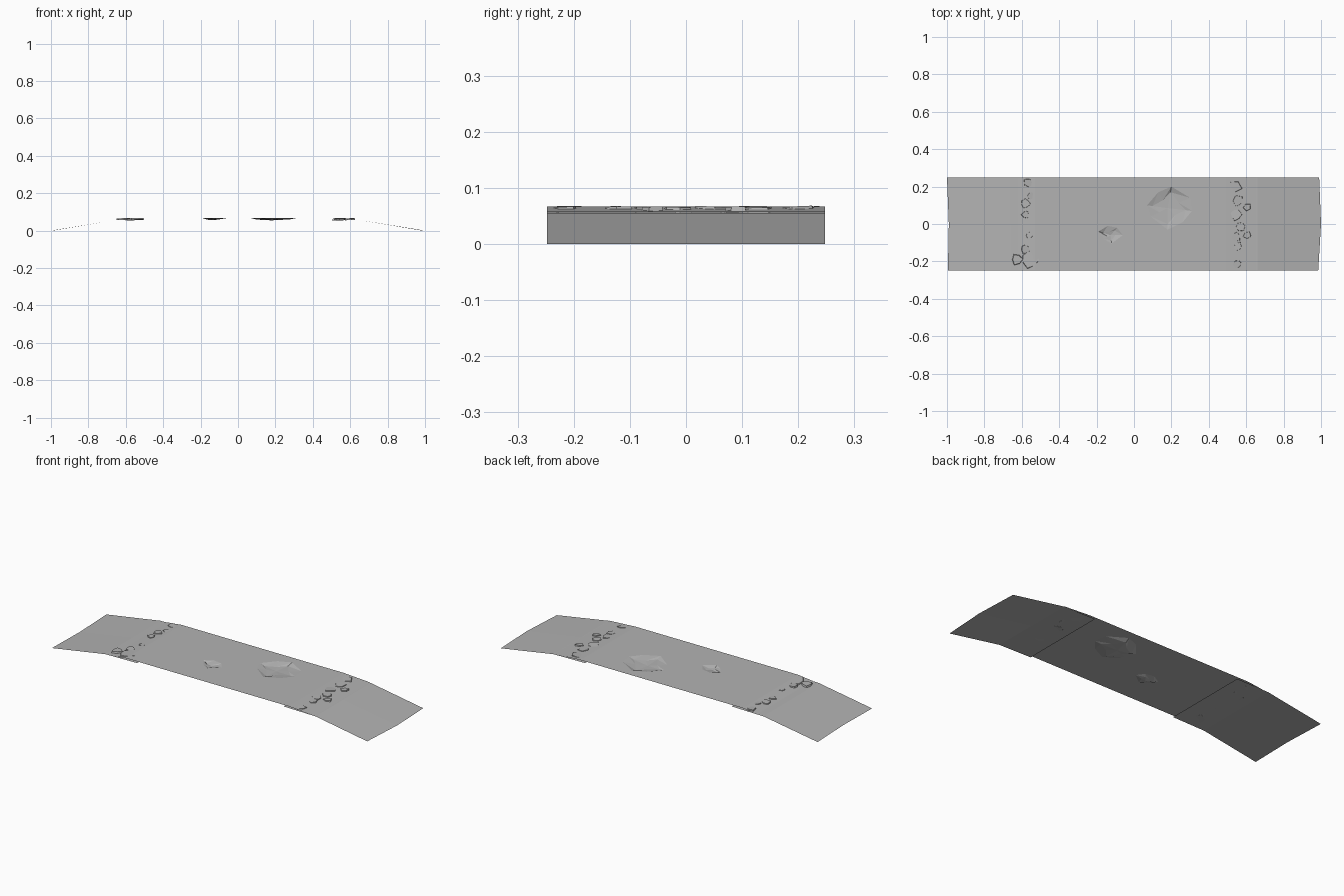
import bpy, bmesh, math, random
from mathutils import Vector

random.seed(4)
cube = bpy.data.objects.get("Cube")
if cube:
    bpy.data.objects.remove(cube)

# One plain concrete colour
grey = bpy.data.materials.new("concrete_grey")
grey.use_nodes = True
colour = (0.45, 0.45, 0.45, 1)
grey.diffuse_color = colour
bsdf = grey.node_tree.nodes["Principled BSDF"]
bsdf.inputs["Base Color"].default_value = colour
bsdf.inputs["Roughness"].default_value = 0.9

HALF = 0.248
DECK = 0.067


def finish(bm, name):
    mesh = bpy.data.meshes.new(name)
    bm.to_mesh(mesh)
    bm.free()
    mesh.materials.append(grey)
    obj = bpy.data.objects.new(name, mesh)
    bpy.context.scene.collection.objects.link(obj)
    return obj


def loop(bm, points):
    verts = [bm.verts.new(p) for p in points]
    edges = [bm.edges.new((a, b)) for a, b in zip(verts, verts[1:] + verts[:1])]
    return verts, edges


# Ramps: thin sheets whose inner lip runs just under the deck
def ramp(name, side, ends):
    bm = bmesh.new()
    rows = []
    for y, end in zip((-HALF, 0, HALF), ends):
        profile = ((end, 0), (0.66, 0.055), (0.46, 0.058))
        rows.append([bm.verts.new((side * x, y, z)) for x, z in profile])
    for a, b in zip(rows, rows[1:]):
        for i in range(2):
            quad = [a[i], a[i + 1], b[i + 1], b[i]]
            bm.faces.new(quad if side < 0 else quad[::-1])
    finish(bm, name)


ramp("left_ramp", 1, (0.985, 1.0, 0.99))
ramp("right_ramp", -1, (0.995, 0.99, 1.0))

# Deck: flat sheet pierced by two shallow craters, with sloping end flaps
craters = [
    ([(0.07, 0.10), (0.09, 0.04), (0.18, -0.03), (0.26, 0.01),
      (0.31, 0.07), (0.30, 0.14), (0.20, 0.20), (0.13, 0.17)],
     (0.18, 0.085), 0.62, 0.012),
    ([(-0.19, -0.04), (-0.16, -0.08), (-0.12, -0.105), (-0.06, -0.06),
      (-0.09, -0.02), (-0.14, -0.01)],
     (-0.125, -0.06), 0.5, 0.01),
]
bm = bmesh.new()
corners, edges = loop(bm, [(x, y, DECK) for x, y in
                           ((-0.53, -HALF), (0.49, -HALF), (0.49, HALF), (-0.53, HALF))])
rims = []
for outline, centre, shrink, depth in craters:
    rim, rim_edges = loop(bm, [(x, y, DECK) for x, y in outline])
    edges += rim_edges
    rims.append(rim)
bmesh.ops.triangle_fill(bm, edges=edges, use_beauty=True, normal=(0, 0, 1))
# Remove any fill inside a crater outline
for rim in rims:
    inside = [f for f in bm.faces if all(v in rim for v in f.verts)]
    bmesh.ops.delete(bm, geom=inside, context='FACES_ONLY')

# Crater walls and broken floors
for rim, (outline, centre, shrink, depth) in zip(rims, craters):
    c = Vector((*centre, DECK - depth))
    floor = []
    for i, v in enumerate(rim):
        p = c.lerp(v.co, shrink + 0.12 * (-1) ** i)
        p.z = DECK - depth * random.uniform(0.55, 0.95)
        floor.append(bm.verts.new(p))
    middle = bm.verts.new(c)
    for i in range(len(rim)):
        j = (i + 1) % len(rim)
        bm.faces.new((rim[i], rim[j], floor[j]))
        bm.faces.new((rim[i], floor[j], floor[i]))
        bm.faces.new((floor[i], floor[j], middle))

# End flaps blending into the ramps
for a, b, x in ((corners[0], corners[3], -0.62), (corners[2], corners[1], 0.655)):
    outer = [bm.verts.new((x, v.co.y, 0.057)) for v in (b, a)]
    bm.faces.new((a, b, *outer))
bmesh.ops.recalc_face_normals(bm, faces=bm.faces[:])
bm.normal_update()
if sum(f.normal.z * f.calc_area() for f in bm.faces) < 0:
    bmesh.ops.reverse_faces(bm, faces=bm.faces[:])
finish(bm, "deck")


# Rubble: flat broken chips along both joints, as (x, y, radius)
def rubble(name, chips):
    bm = bmesh.new()
    for x, y, r in chips:
        sides = random.choice((5, 6, 7))
        made = bmesh.ops.create_cone(bm, cap_ends=True, segments=sides,
                                     radius1=r, radius2=r * 0.9, depth=0.009)["verts"]
        turn = random.uniform(0, math.tau)
        tilt_x, tilt_y = random.uniform(-.06, .06), random.uniform(-.06, .06)
        for v in made:
            px, py = v.co.x, v.co.y
            wobble = 1 + 0.15 * math.sin(3 * math.atan2(py, px) + turn)
            v.co.x = x + wobble * (px * math.cos(turn) - py * math.sin(turn))
            v.co.y = y + wobble * (px * math.sin(turn) + py * math.cos(turn))
            v.co.z += 0.0615 + px * tilt_x + py * tilt_y
            v.co.y = max(-HALF, min(HALF, v.co.y))
    finish(bm, name)


rubble("right_rubble", [
    (-.565, .22, .027), (-.55, .15, .022), (-.58, .11, .026), (-.58, .05, .021),
    (-.56, -.06, .018), (-.58, -.135, .025), (-.555, -.19, .048), (-.625, -.19, .03)])
rubble("left_rubble", [
    (.54, .2, .037), (.555, .125, .032), (.545, .05, .032), (.605, .09, .022),
    (.57, -.015, .027), (.545, -.07, .027), (.605, -.06, .022), (.555, -.12, .025),
    (.55, -.215, .025)])
